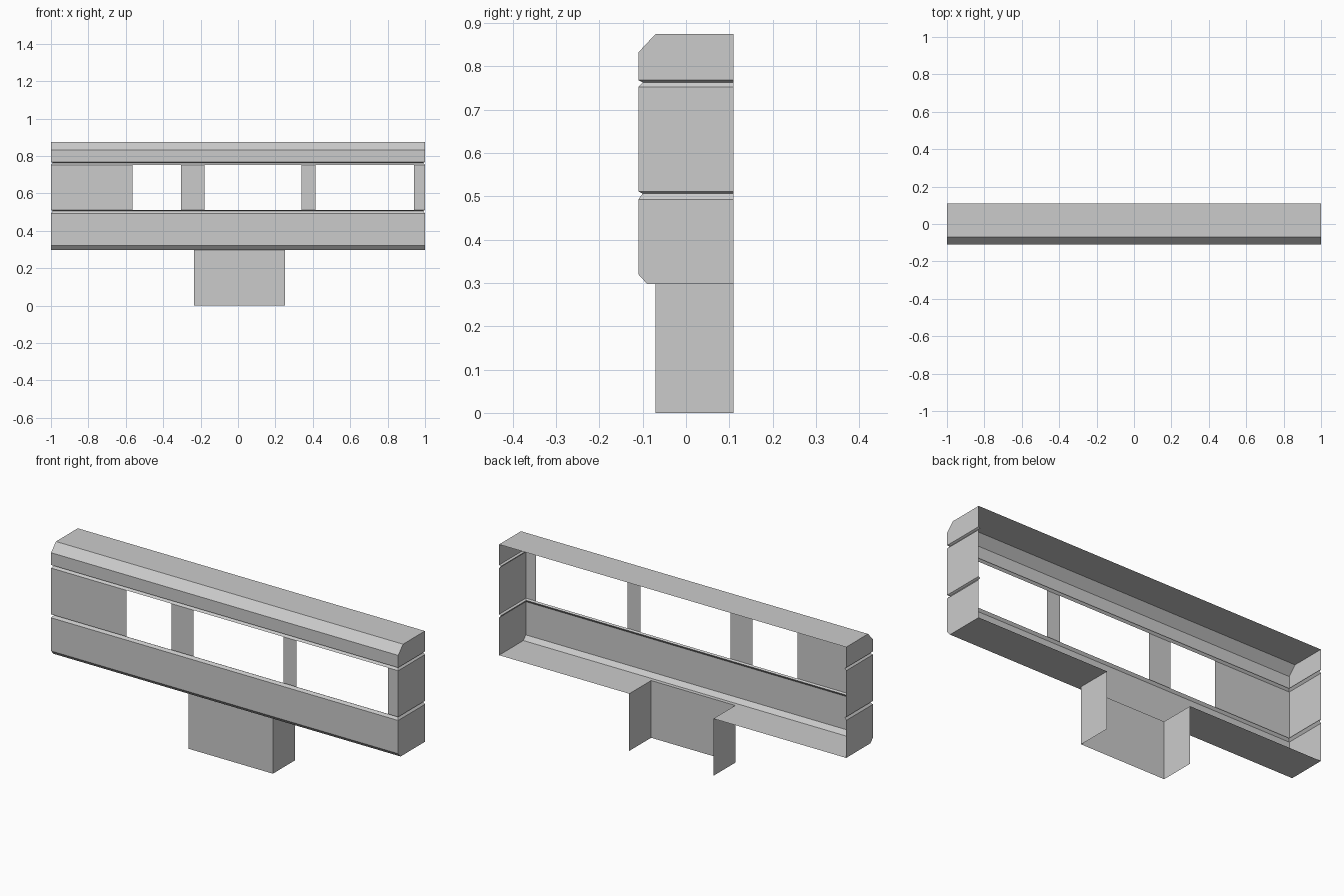
import bpy

if "Cube" in bpy.data.objects:
    bpy.data.objects.remove(bpy.data.objects["Cube"])

BACK = 0.11      # open rear edge
LEG = (-0.235, 0.25)
LEG_Y = -0.07
BASE = 0.298


def make(name, quads):
    verts, faces, index = [], [], {}
    for quad in quads:
        face = []
        for p in quad:
            key = tuple(round(c, 5) for c in p)
            if key not in index:
                index[key] = len(verts)
                verts.append(key)
            face.append(index[key])
        faces.append(face)
    mesh = bpy.data.meshes.new(name)
    mesh.from_pydata(verts, [], faces)
    obj = bpy.data.objects.new(name, mesh)
    bpy.context.collection.objects.link(obj)
    return obj


def u_bands(layers, spans=None):
    """Open-backed U walls through layers of (z, front y, x0, x1).
    spans limits the front wall to given x ranges."""
    quads = []
    for (za, ya, a0, a1), (zb, yb, b0, b1) in zip(layers, layers[1:]):
        for s0, s1 in spans or [(None, None)]:
            if s0 is None:
                quads.append([(a0, ya, za), (a1, ya, za), (b1, yb, zb), (b0, yb, zb)])
            else:
                quads.append([(s0, ya, za), (s1, ya, za), (s1, yb, zb), (s0, yb, zb)])
        quads.append([(a1, ya, za), (a1, BACK, za), (b1, BACK, zb), (b1, yb, zb)])
        quads.append([(a0, BACK, za), (a0, ya, za), (b0, yb, zb), (b0, BACK, zb)])
    return quads


def layer(z, y, half=1.0):
    return (z, y, -half, half)


def flat(x0, x1, y0, y1, z, up):
    q = [(x0, y0, z), (x1, y0, z), (x1, y1, z), (x0, y1, z)]
    return q if up else q[::-1]


# Lower panel: chamfered bottom edge, groove on top, underside notched for the leg
lower = u_bands([layer(BASE, -0.09), layer(0.32, -0.11), layer(0.493, -0.11),
                 layer(0.506, -0.10, 0.99), layer(0.511, -0.11)])
lower += [flat(-1, LEG[0], LEG_Y, BACK, BASE, False),
          flat(LEG[1], 1, LEG_Y, BACK, BASE, False),
          flat(-1, 1, -0.09, LEG_Y, BASE, False)]
make("lower_panel", lower)

# Window band: solid ends with front posts between the openings
posts = [(-1, -0.565), (-0.305, -0.18), (0.34, 0.415), (0.94, 1)]
make("window_band", u_bands([layer(0.511, -0.11), layer(0.752, -0.11)], posts))

# Upper panel: groove below, chamfered front top edge, flat top
upper = u_bands([layer(0.752, -0.11), layer(0.763, -0.10, 0.99), layer(0.768, -0.11),
                 layer(0.832, -0.11), layer(0.875, -0.07)])
upper.append(flat(-1, 1, -0.07, BACK, 0.875, True))
make("upper_panel", upper)

# Support leg: open at back, top and bottom
make("support_leg", u_bands([(0, LEG_Y, *LEG), (BASE, LEG_Y, *LEG)]))
